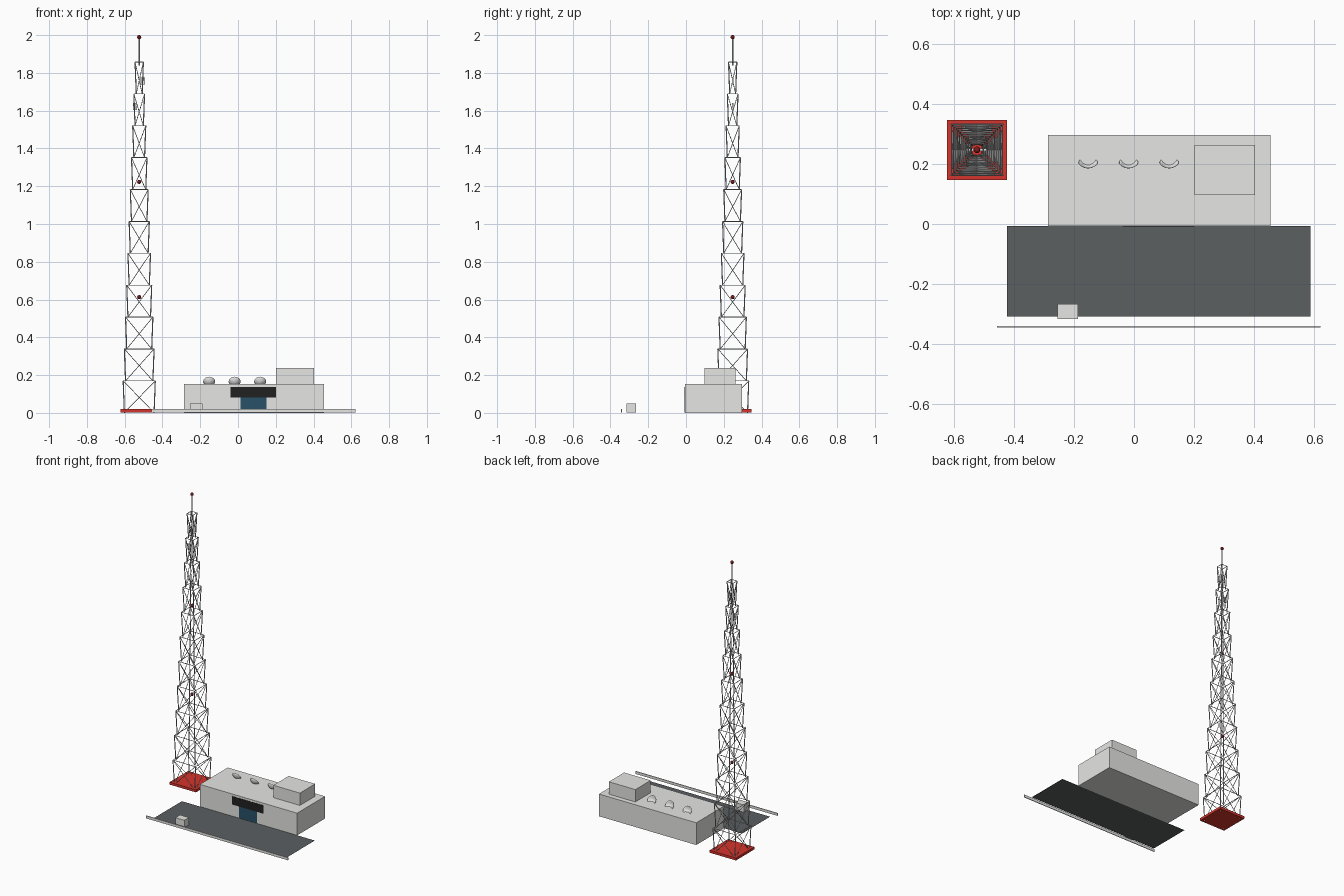
import bpy, bmesh, math
from mathutils import Vector, Matrix

if "Cube" in bpy.data.objects:
    bpy.data.objects.remove(bpy.data.objects["Cube"])


def material(name, rgb):
    m = bpy.data.materials.new(name)
    m.diffuse_color = (*rgb, 1)
    m.use_nodes = True
    m.node_tree.nodes["Principled BSDF"].inputs["Base Color"].default_value = m.diffuse_color
    return m


CONCRETE = material("pale concrete", (0.79, 0.79, 0.775))
ASPHALT = material("dark asphalt", (0.105, 0.115, 0.12))
RED = material("base red", (0.66, 0.035, 0.025))
STEEL = material("tower steel", (0.62, 0.62, 0.62))
BLACK = material("sign black", (0.015, 0.015, 0.016))
BLUE = material("door blue", (0.022, 0.08, 0.14))
BEACON = material("beacon red", (0.2, 0.01, 0.012))
DISH = material("dish white", (0.8, 0.8, 0.8))


def finish(bm, name, mat, smooth=False):
    bmesh.ops.recalc_face_normals(bm, faces=bm.faces)
    me = bpy.data.meshes.new(name)
    for f in bm.faces:
        f.smooth = smooth and len(f.verts) <= 4
    bm.to_mesh(me)
    bm.free()
    me.materials.append(mat)
    ob = bpy.data.objects.new(name, me)
    bpy.context.collection.objects.link(ob)
    return ob


def box(name, mat, x, y, z):
    """Box given as (min, max) on each axis."""
    bm = bmesh.new()
    size = [b - a for a, b in (x, y, z)]
    mid = [(a + b) / 2 for a, b in (x, y, z)]
    bmesh.ops.create_cube(bm, size=1, matrix=Matrix.Translation(mid) @ Matrix.Diagonal((*size, 1)))
    return finish(bm, name, mat)


def bar(bm, a, b, r, sides=16):
    a, b = Vector(a), Vector(b)
    d = b - a
    m = Matrix.Translation((a + b) / 2) @ d.to_track_quat('Z', 'Y').to_matrix().to_4x4()
    bmesh.ops.create_cone(bm, cap_ends=False, segments=sides, radius1=r, radius2=r, depth=d.length, matrix=m)


# Station building and forecourt
box("building", CONCRETE, (-0.286, 0.454), (-0.006, 0.297), (0.0, 0.153))
box("roof_room", CONCRETE, (0.201, 0.403), (0.097, 0.263), (0.15, 0.238))
box("sign_panel", BLACK, (-0.039, 0.2), (-0.0075, -0.005), (0.081, 0.138))
box("entrance_door", BLUE, (0.013, 0.15), (-0.007, -0.005), (0.002, 0.081))
box("forecourt", ASPHALT, (-0.423, 0.588), (-0.308, -0.006), (0.0, 0.0006))
box("guard_hut", CONCRETE, (-0.254, -0.187), (-0.316, -0.266), (0.001, 0.051))
box("front_barrier", CONCRETE, (-0.457, 0.622), (-0.345, -0.340), (0.003, 0.021))

# Roof dishes: shallow bowls facing back and up
R, DEPTH, RINGS, SEG = 0.031, 0.015, 5, 24
for i, cx in enumerate((-0.153, -0.018, 0.117)):
    bm = bmesh.new()
    tilt = Matrix.Translation((cx, 0.205, 0.166)) @ Matrix.Rotation(math.radians(-55), 4, 'X')
    tip = bm.verts.new(tilt @ Vector((0, 0, -DEPTH)))
    prev = None
    for k in range(1, RINGS + 1):
        r = R * k / RINGS
        ring = [bm.verts.new(tilt @ Vector((r * math.cos(t), r * math.sin(t), DEPTH * ((k / RINGS) ** 2 - 1))))
                for t in (2 * math.pi * s / SEG for s in range(SEG))]
        for s in range(SEG):
            n = (s + 1) % SEG
            bm.faces.new((prev[s], ring[s], ring[n], prev[n]) if prev else (tip, ring[s], ring[n]))
        prev = ring
    dish = finish(bm, f"roof_dish_{i + 1}", DISH, True)
    solid = dish.modifiers.new("thickness", 'SOLIDIFY')
    solid.thickness = 0.001

# Lattice tower: eleven stepped sections, each flaring slightly upward
TX, TY = -0.523, 0.247
Z0, STEP, TAPER = 0.001, 0.1688, 0.0063
box("tower_base", RED, (TX - 0.1, TX + 0.1), (TY - 0.1, TY + 0.1), (0.003, 0.02))


def corners(h, z):
    return [(TX + sx * h, TY + sy * h, z) for sx, sy in ((-1, -1), (1, -1), (1, 1), (-1, 1))]


legs, braces, rings = bmesh.new(), bmesh.new(), bmesh.new()
for k in range(11):
    top_h = 0.085 - TAPER * k
    low = corners(top_h - TAPER, Z0 + STEP * k)
    top = corners(top_h, Z0 + STEP * (k + 1))
    for c in range(4):
        n = (c + 1) % 4
        bar(legs, low[c], top[c], 0.003)
        bar(braces, low[c], top[n], 0.0018)
        bar(braces, low[n], top[c], 0.0018)
        bar(rings, top[c], top[n], 0.002)
finish(legs, "tower_legs", STEEL, True)
finish(braces, "tower_braces", STEEL, True)
finish(rings, "tower_rings", STEEL, True)

# Mast and warning lights
bm = bmesh.new()
bar(bm, (TX, TY, 1.84), (TX, TY, 1.985), 0.0035)
finish(bm, "top_mast", STEEL, True)
for i, z in enumerate((0.613, 1.223, 1.989)):
    bm = bmesh.new()
    bmesh.ops.create_uvsphere(bm, u_segments=12, v_segments=8, radius=0.011,
                              matrix=Matrix.Translation((TX, TY, z)))
    finish(bm, f"warning_light_{i + 1}", BEACON)

# Panel antennas on the upper sections
box("right_antenna", CONCRETE, (-0.517, -0.492), (TY - 0.004, TY + 0.004), (1.738, 1.775))
box("left_antenna", CONCRETE, (-0.556, -0.535), (TY - 0.004, TY + 0.004), (1.603, 1.641))
